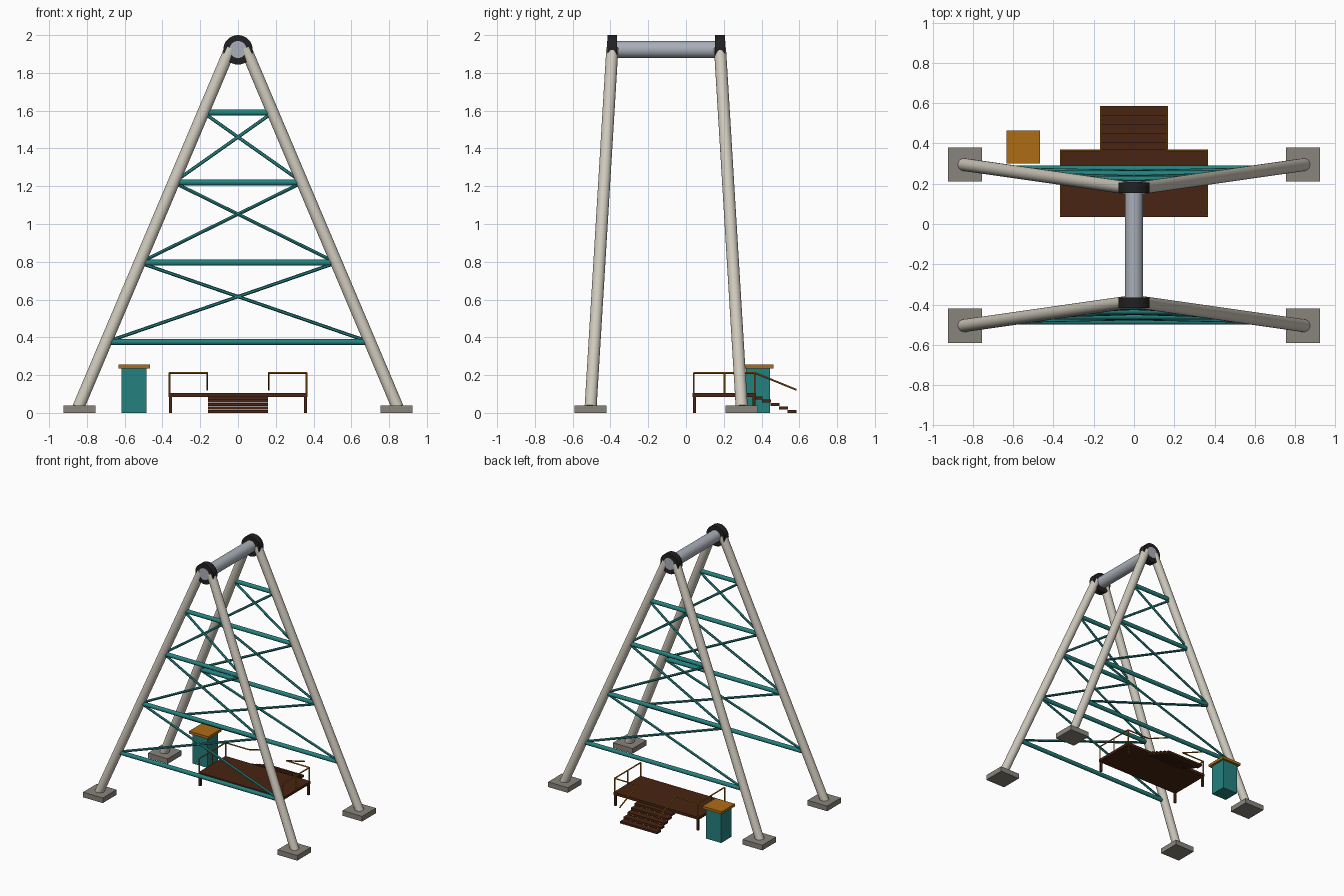
import bpy
from mathutils import Vector

cube = bpy.data.objects.get("Cube")
if cube:
    bpy.data.objects.remove(cube, do_unlink=True)


def material(name, rgb):
    m = bpy.data.materials.new(name)
    m.use_nodes = True
    color = (*rgb, 1)
    m.diffuse_color = color
    m.node_tree.nodes["Principled BSDF"].inputs["Base Color"].default_value = color
    return m


CREAM = material("cream paint", (0.62, 0.58, 0.50))
TEAL = material("teal paint", (0.018, 0.22, 0.21))
STEEL = material("blue grey steel", (0.40, 0.43, 0.48))
BLACK = material("black rubber", (0.015, 0.015, 0.016))
CONCRETE = material("concrete", (0.25, 0.23, 0.20))
BROWN = material("dark brown wood", (0.065, 0.018, 0.006))
OCHRE = material("ochre", (0.42, 0.15, 0.008))


def box(name, center, size, mat):
    bpy.ops.mesh.primitive_cube_add(size=1, location=center)
    ob = bpy.context.object
    ob.name = name
    ob.scale = size
    ob.data.materials.append(mat)
    return ob


def tube(name, a, b, radius, mat, sides=16):
    a, b = Vector(a), Vector(b)
    bpy.ops.mesh.primitive_cylinder_add(
        vertices=sides, radius=radius, depth=(b - a).length, location=(a + b) / 2)
    ob = bpy.context.object
    ob.name = name
    ob.rotation_euler = (b - a).to_track_quat("Z", "Y").to_euler()
    ob.data.materials.append(mat)
    bpy.ops.object.shade_smooth_by_angle()
    return ob


# Splayed A-frames
MID_Y = -0.105
TOP_Z, FOOT_Z = 1.93, 0.03
LEVELS = (0.375, 0.795, 1.22, 1.59)


def leg_point(side, face, z):
    t = (z - FOOT_Z) / (TOP_Z - FOOT_Z)
    return Vector((side * (0.845 + t * (0.04 - 0.845)),
                   MID_Y + face * (0.4 - t * 0.115), z))


for face, label in ((-1, "front"), (1, "back")):
    for side, hand in ((-1, "right"), (1, "left")):
        tube(f"{label}_{hand}_leg", leg_point(side, face, FOOT_Z),
             leg_point(side, face, TOP_Z), 0.032, CREAM, 24)
        box(f"{label}_{hand}_footing", (side * 0.84, MID_Y + face * 0.4, 0.02),
            (0.17, 0.17, 0.04), CONCRETE)
    for z in LEVELS:
        tube(f"{label}_cross_beam", leg_point(-1, face, z),
             leg_point(1, face, z), 0.016, TEAL)
    for low, high in zip(LEVELS, LEVELS[1:]):
        for side in (-1, 1):
            tube(f"{label}_diagonal_brace", leg_point(side, face, low),
                 leg_point(-side, face, high), 0.009, TEAL, 12)
    # Bearing ring at the apex
    y = MID_Y + face * 0.285
    tube(f"{label}_bearing_ring", (0, y - 0.026, 1.922), (0, y + 0.026, 1.922),
         0.078, BLACK, 32)

# Axle passing through both rings
tube("axle", (0, MID_Y - 0.314, 1.924), (0, MID_Y + 0.314, 1.924), 0.045, STEEL, 32)

# Boarding platform
DECK_Y, BACK_Y, FRONT_Y = 0.203, 0.364, 0.041
RAIL_X, STAIR_X, RAIL_Z = 0.362, 0.163, 0.212
box("platform_deck", (0, DECK_Y, 0.095), (0.735, 0.335, 0.02), BROWN)
for side in (-1, 1):
    x, sx = side * RAIL_X, side * STAIR_X
    for y in (FRONT_Y + 0.004, BACK_Y - 0.004):
        box("platform_post", (side * 0.357, y, 0.045), (0.016, 0.016, 0.09), BROWN)
    for y in (FRONT_Y, DECK_Y, BACK_Y):
        tube("rail_post", (x, y, 0.1), (x, y, RAIL_Z), 0.005, OCHRE, 8)
    tube("side_rail", (x, FRONT_Y, RAIL_Z), (x, BACK_Y, RAIL_Z), 0.005, OCHRE, 8)
    tube("back_rail", (x, BACK_Y, RAIL_Z), (sx, BACK_Y, RAIL_Z), 0.005, OCHRE, 8)
    tube("stair_rail", (sx, BACK_Y, RAIL_Z), (sx, 0.585, 0.122), 0.005, OCHRE, 8)

# Stair treads descending from the back of the deck
for i in range(5):
    box("stair_tread", (0, 0.382 + i * 0.045, 0.08 - i * 0.018),
        (0.32, 0.048, 0.016), BROWN)

# Ticket booth
box("booth_body", (-0.55, 0.382, 0.118), (0.132, 0.128, 0.236), TEAL)
box("booth_roof", (-0.55, 0.382, 0.245), (0.166, 0.164, 0.02), OCHRE)
